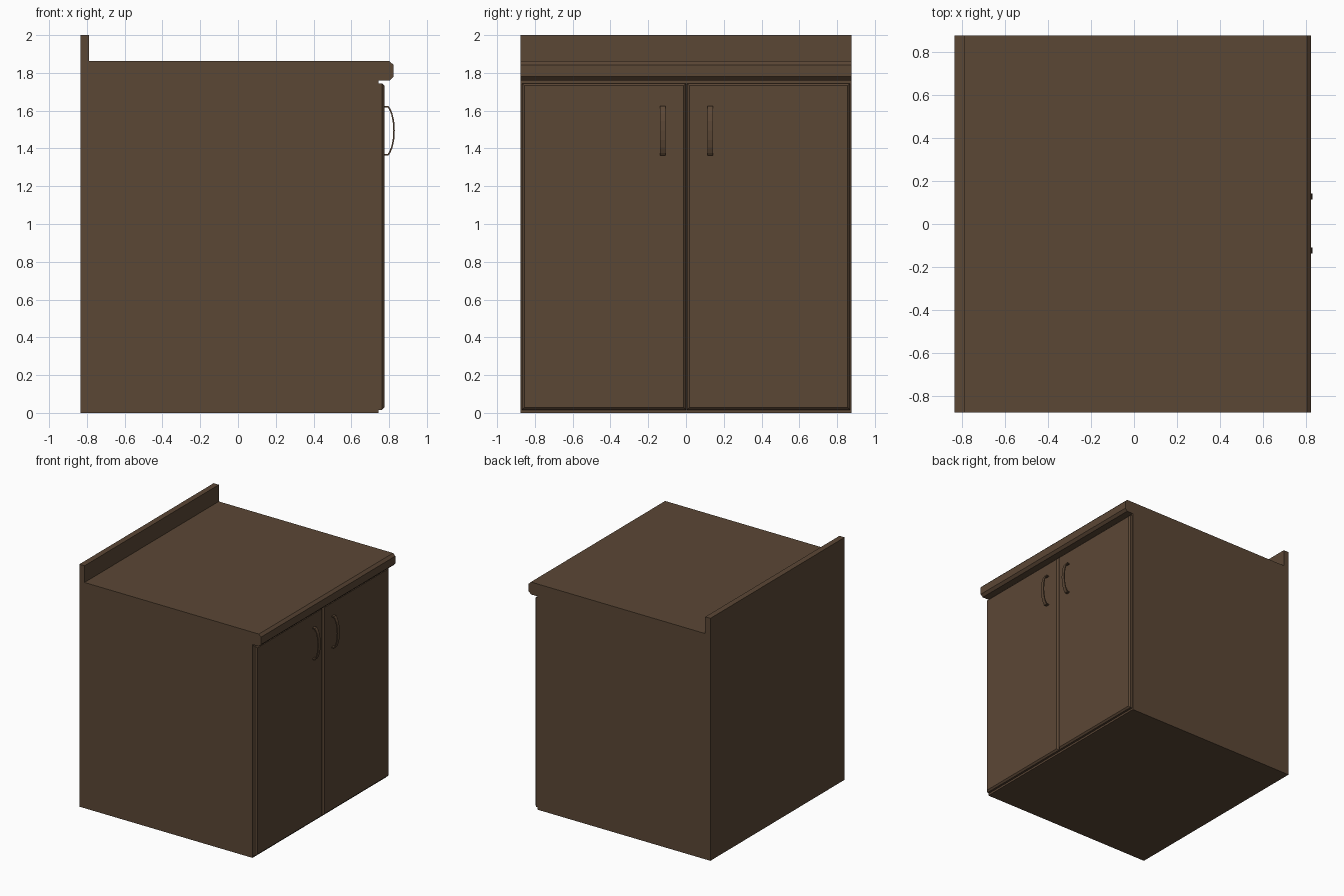
import bpy, bmesh

if "Cube" in bpy.data.objects:
    bpy.data.objects.remove(bpy.data.objects["Cube"])

wood = bpy.data.materials.new("dark brown wood")
wood.diffuse_color = (0.105, 0.063, 0.036, 1)
wood.use_nodes = True
wood.node_tree.nodes["Principled BSDF"].inputs["Base Color"].default_value = wood.diffuse_color


def finish(name, bm):
    bmesh.ops.recalc_face_normals(bm, faces=bm.faces[:])
    me = bpy.data.meshes.new(name)
    bm.to_mesh(me)
    bm.free()
    me.materials.append(wood)
    ob = bpy.data.objects.new(name, me)
    bpy.context.collection.objects.link(ob)
    return ob


def extrude_profile(name, pts, y0, y1):
    """Extrude a closed (x, z) outline from y0 to y1."""
    bm = bmesh.new()
    face = bm.faces.new([bm.verts.new((x, y0, z)) for x, z in pts])
    res = bmesh.ops.extrude_face_region(bm, geom=[face])
    verts = [v for v in res["geom"] if isinstance(v, bmesh.types.BMVert)]
    bmesh.ops.translate(bm, verts=verts, vec=(0, y1 - y0, 0))
    return finish(name, bm)


# Carcass, chamfered worktop and rear upstand share one side outline
BACK, FRONT, LIP, HALF = -0.835, 0.745, 0.823, 0.875
extrude_profile("cabinet_body", [
    (BACK, 0), (FRONT, 0), (FRONT, 1.76),
    (LIP - 0.02, 1.76), (LIP, 1.78), (LIP, 1.842), (LIP - 0.02, 1.862),
    (-0.788, 1.862), (-0.788, 2.0), (BACK, 2.0)], -HALF, HALF)


def door(name, y0, y1, z0=0.016, z1=1.745, x0=FRONT, x1=0.775, c=0.013):
    """Slab with its front edges chamfered."""
    bm = bmesh.new()
    rings = []
    for x, d in ((x0, 0), (x1 - c, 0), (x1, c)):
        rings.append([bm.verts.new((x, y, z)) for y, z in (
            (y0 + d, z0 + d), (y1 - d, z0 + d), (y1 - d, z1 - d), (y0 + d, z1 - d))])
    for a, b in zip(rings, rings[1:]):
        for i in range(4):
            j = (i + 1) % 4
            bm.faces.new((a[i], a[j], b[j], b[i]))
    bm.faces.new(rings[0])
    bm.faces.new(rings[-1])
    return finish(name, bm)


door("left_door", -0.868, 0.0)
door("right_door", 0.005, 0.868)

# Bowed strap handles: upper half of the outline, mirrored about their middle
MID = 1.494
outer = [(0.774, 0.131), (0.796, 0.131), (0.806, 0.118), (0.818, 0.090),
         (0.827, 0.050), (0.830, 0.0)]
inner = [(0.774, 0.123), (0.793, 0.123), (0.800, 0.112), (0.811, 0.086),
         (0.819, 0.048), (0.822, 0.0)]


def mirrored(half):
    return half + [(x, -z) for x, z in reversed(half[:-1])]


outline = [(x, MID + z) for x, z in mirrored(outer) + mirrored(inner)[::-1]]
for name, y in (("left_handle", -0.123), ("right_handle", 0.128)):
    extrude_profile(name, outline, y - 0.0145, y + 0.0145)
